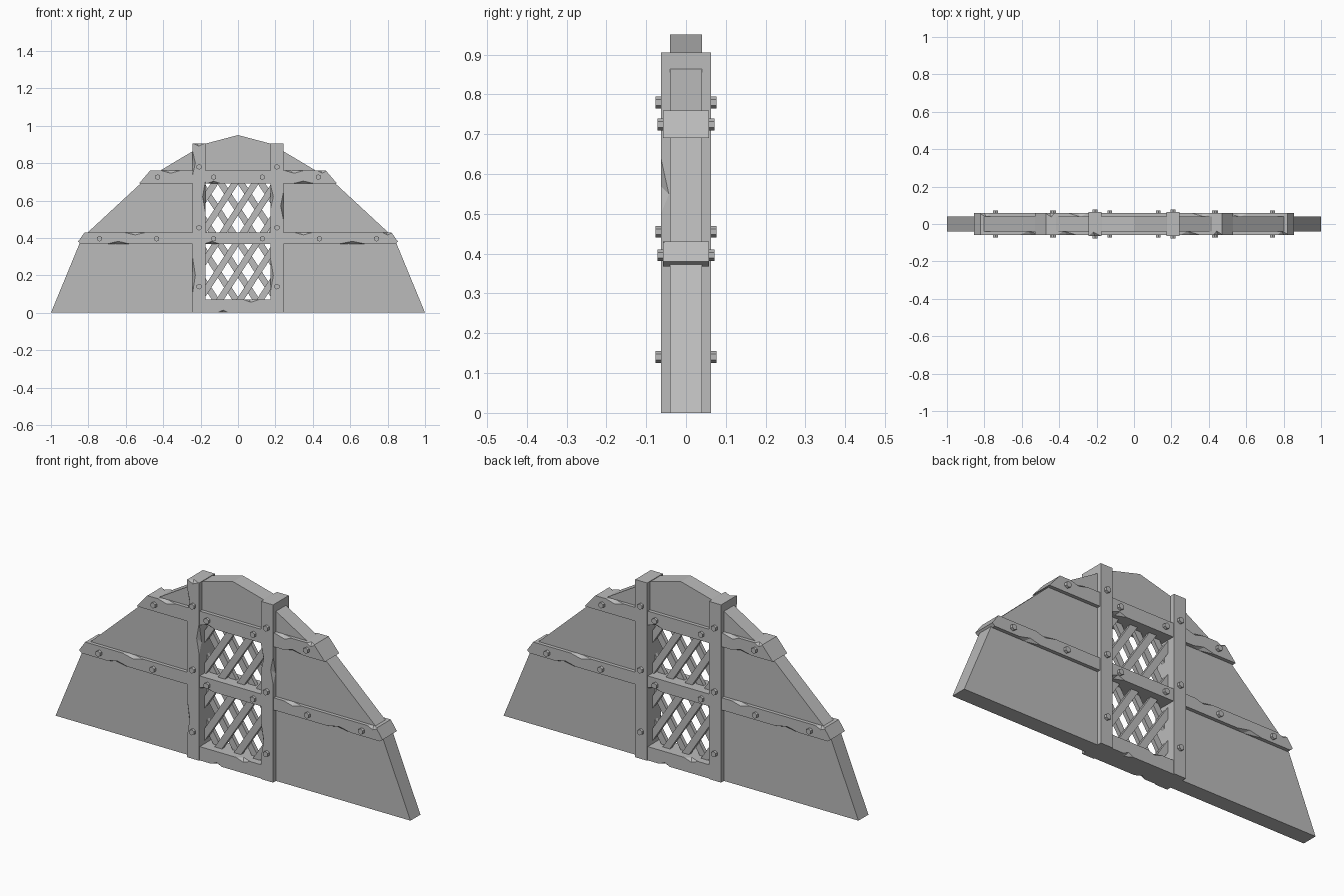
import bpy, bmesh, math
from mathutils import Matrix, Vector

cube = bpy.data.objects.get("Cube")
if cube:
    bpy.data.objects.remove(cube, do_unlink=True)

grey = bpy.data.materials.new("plain grey")
grey.use_nodes = True
grey.diffuse_color = (0.5, 0.5, 0.5, 1)
bsdf = next(n for n in grey.node_tree.nodes if n.type == 'BSDF_PRINCIPLED')
bsdf.inputs["Base Color"].default_value = grey.diffuse_color


def finish(name, bm):
    bmesh.ops.recalc_face_normals(bm, faces=bm.faces)
    mesh = bpy.data.meshes.new(name)
    bm.to_mesh(mesh)
    bm.free()
    mesh.materials.append(grey)
    ob = bpy.data.objects.new(name, mesh)
    bpy.context.collection.objects.link(ob)
    return ob


def slab(name, outline, y0, y1):
    """Extrude an x-z outline between two depths."""
    bm = bmesh.new()
    face = bm.faces.new([bm.verts.new((x, y0, z)) for x, z in outline])
    ext = bmesh.ops.extrude_face_region(bm, geom=[face])["geom"]
    bmesh.ops.translate(bm, vec=(0, y1 - y0, 0),
                        verts=[v for v in ext if isinstance(v, bmesh.types.BMVert)])
    return finish(name, bm)


def mirrored(half):
    """Close a right-hand outline with its left-hand reflection."""
    return half + [(-x, z) for x, z in reversed(half)]


def chip(ob, spots, depth=0.06):
    """Cut faceted notches: x, z, half length, True if the edge is upright."""
    bm = bmesh.new()
    for x, z, length, upright in spots:
        for side in (-1, 1):
            size = (0.014, 0.02, length) if upright else (length, 0.02, 0.014)
            lean = 0.3 * length
            shift = Vector((0, 0, lean)) if upright else Vector((lean, 0, 0))
            mat = (Matrix.Translation((-x * side, depth * side, z))
                   @ Matrix.Diagonal((*size, 1)))
            tips = [bm.verts.new(mat @ Vector(p)) for p in
                    ((1, 0, 0), (-1, 0, 0), (0, 1, 0), (0, -1, 0), (0, 0, 1), (0, 0, -1))]
            for v in tips[2:4]:
                v.co += shift * side
            for a in (0, 1):
                for b in (2, 3):
                    for c in (4, 5):
                        bm.faces.new((tips[a], tips[b], tips[c]))
    cutter = finish("chip_cutter", bm)
    cutter.hide_render = True
    mod = ob.modifiers.new("chips", 'BOOLEAN')
    mod.operation = 'DIFFERENCE'
    mod.solver = 'EXACT'
    mod.object = cutter
    bpy.context.view_layer.objects.active = ob
    bpy.ops.object.modifier_apply(modifier=mod.name)
    bpy.data.objects.remove(cutter, do_unlink=True)


# Wall panel with a doorway-shaped opening
wall = [(0.2, 0.72), (0.2, 0), (1, 0), (0.835, 0.4), (0.5, 0.71),
        (0.24, 0.865), (0.17, 0.905)]
slab("wall_panel", wall + [(0, 0.95)] + [(-x, z) for x, z in reversed(wall)],
     -0.04, 0.04)

# Upright posts
post_chips = {
    "left": [(0.242, 0.57, 0.07, True), (0.175, 0.2, 0.08, True),
             (0.175, 0.62, 0.06, True)],
    "right": [(-0.242, 0.2, 0.09, True), (-0.242, 0.8, 0.06, True),
              (-0.175, 0.62, 0.08, True), (-0.21, 0.905, 0.03, False)],
}
for side, s in (("left", 1), ("right", -1)):
    post = slab(side + "_post", [(s * 0.175, 0), (s * 0.242, 0),
                                 (s * 0.242, 0.905), (s * 0.175, 0.905)], -0.063, 0.063)
    chip(post, post_chips[side], 0.063)

# Horizontal rails with slanted ends
top_rail = slab("top_rail", mirrored([(0.53, 0.69), (0.47, 0.76)]), -0.058, 0.058)
chip(top_rail, [(0.35, 0.69, 0.06, False), (0.3, 0.76, 0.05, False),
                (-0.36, 0.76, 0.05, False), (-0.13, 0.69, 0.04, False),
                (0.45, 0.76, 0.025, False)], 0.058)
middle_rail = slab("middle_rail", mirrored([(0.84, 0.368), (0.855, 0.38), (0.82, 0.43)]),
                   -0.058, 0.058)
chip(middle_rail, [(-0.64, 0.368, 0.06, False), (0.61, 0.368, 0.07, False),
                   (-0.55, 0.43, 0.06, False), (0.35, 0.43, 0.05, False),
                   (0.8, 0.43, 0.03, False), (-0.14, 0.368, 0.04, False)], 0.058)
sill = slab("bottom_rail", mirrored([(0.2, 0), (0.2, 0.07)]), -0.058, 0.058)
chip(sill, [(-0.08, 0, 0.03, False), (0.07, 0.07, 0.04, False)], 0.058)

# Diagonal lattice, each bar trimmed to the window
def lattice(name, lean, y):
    bm = bmesh.new()
    angle = math.radians(57)
    for i in range(-4, 5):
        new = bmesh.ops.create_cube(bm, size=1)["verts"]
        bmesh.ops.transform(
            bm, verts=new,
            matrix=Matrix.Translation((i * 0.108, y, 0.385))
            @ Matrix.Rotation(-lean * angle, 4, 'Y')
            @ Matrix.Diagonal((1.4, 0.02, 0.034, 1)))
    for co, no in (((0.19, 0, 0), (1, 0, 0)), ((-0.19, 0, 0), (-1, 0, 0)),
                   ((0, 0, 0.71), (0, 0, 1)), ((0, 0, 0.05), (0, 0, -1))):
        bmesh.ops.bisect_plane(bm, geom=bm.verts[:] + bm.edges[:] + bm.faces[:],
                               plane_co=co, plane_no=no, clear_outer=True)
        bmesh.ops.holes_fill(bm, edges=[e for e in bm.edges if e.is_boundary])
    finish(name, bm)


lattice("front_lattice", 1, -0.011)
lattice("back_lattice", -1, 0.011)

# Hexagonal bolts on both faces
def bolts(name, spots, reach):
    bm = bmesh.new()
    for x, z in spots:
        for sx in (-1, 1):
            for sy in (-1, 1):
                bmesh.ops.create_cone(
                    bm, cap_ends=True, segments=6, radius1=0.015, radius2=0.015, depth=0.03,
                    matrix=Matrix.Translation((sx * x, sy * (reach - 0.015), z))
                    @ Matrix.Rotation(math.pi / 2, 4, 'X'))
    finish(name, bm)


bolts("post_bolts", [(0.208, z) for z in (0.14, 0.455, 0.78)], 0.077)
bolts("rail_bolts", [(x, 0.725) for x in (0.13, 0.43)]
      + [(x, 0.396) for x in (0.13, 0.435, 0.74)], 0.072)
